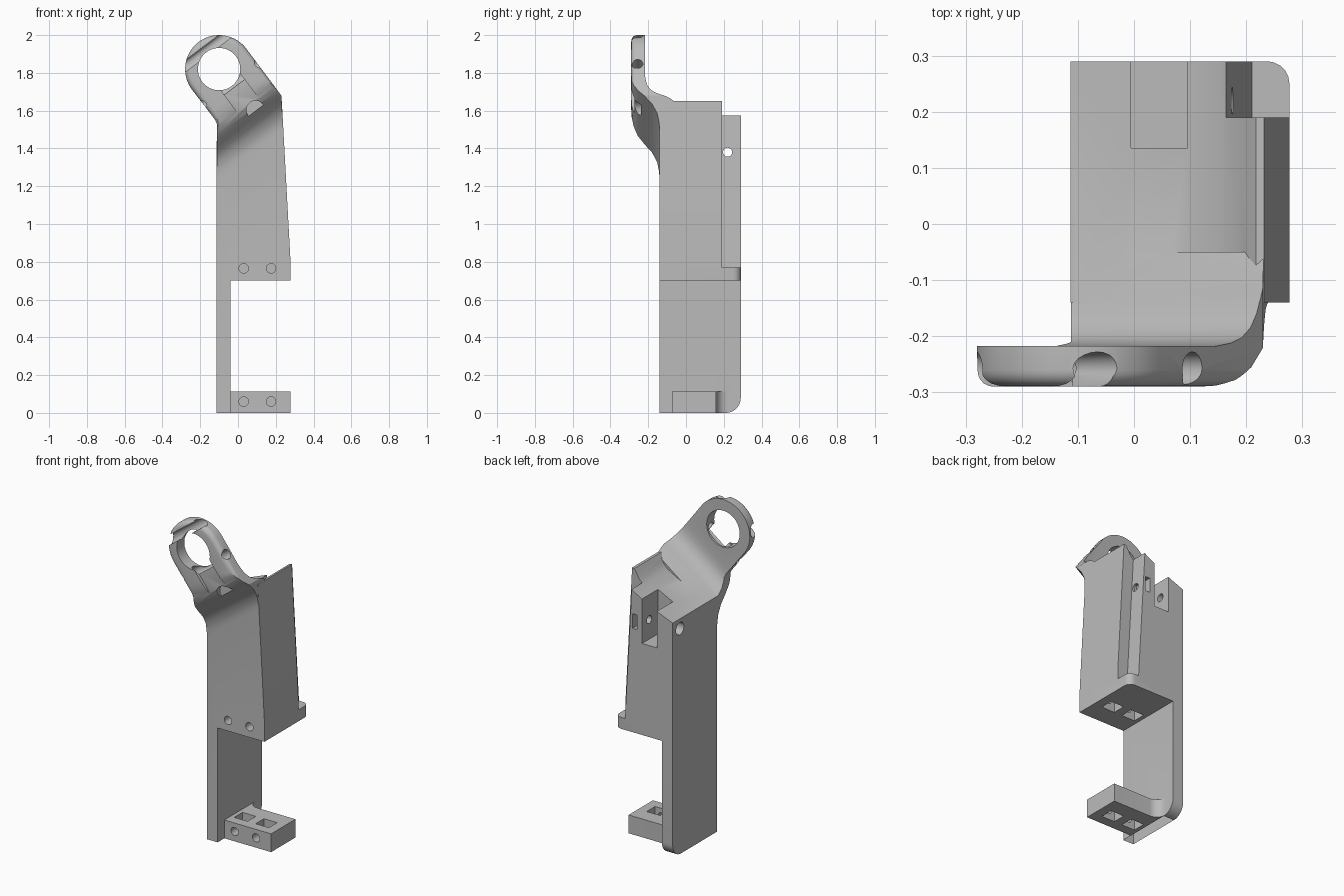
import bpy, bmesh, math
from mathutils import Matrix, Vector

cube = bpy.data.objects.get("Cube")
if cube:
    bpy.data.objects.remove(cube, do_unlink=True)

grey = bpy.data.materials.new("grey plastic")
grey.use_nodes = True
grey.diffuse_color = (0.5, 0.5, 0.5, 1)
grey.node_tree.nodes["Principled BSDF"].inputs["Base Color"].default_value = (0.5, 0.5, 0.5, 1)

# Tilted frame of the ring arm: local x across the arm, local z along it
ARM = Matrix(((0.8, 0, -0.6, -0.1), (0, 1, 0, 0), (0.6, 0, 0.8, 1.82), (0, 0, 0, 1)))
WORLD = Matrix.Identity(4)


def prism(name, pts, axis, lo, hi, frame=WORLD, round_if=None, radius=0.03):
    """Extrude a 2D outline along an axis, optionally rounding chosen edges."""
    place = {"x": lambda a, b, h: (h, a, b),
             "y": lambda a, b, h: (a, h, b),
             "z": lambda a, b, h: (a, b, h)}[axis]
    bm = bmesh.new()
    face = bm.faces.new([bm.verts.new(place(a, b, lo)) for a, b in pts])
    ext = bmesh.ops.extrude_face_region(bm, geom=[face])
    shift = Vector(place(0, 0, hi - lo))
    bmesh.ops.translate(bm, vec=shift, verts=[v for v in ext["geom"] if isinstance(v, bmesh.types.BMVert)])
    bmesh.ops.recalc_face_normals(bm, faces=bm.faces[:])
    if round_if:
        edges = [e for e in bm.edges if all(round_if(v.co) for v in e.verts)]
        bmesh.ops.bevel(bm, geom=edges, offset=radius, segments=5, profile=0.5,
                        affect="EDGES", clamp_overlap=False)
    bm.transform(frame)
    me = bpy.data.meshes.new(name)
    bm.to_mesh(me)
    bm.free()
    me.materials.append(grey)
    ob = bpy.data.objects.new(name, me)
    bpy.context.collection.objects.link(ob)
    return ob


def arc(cx, cy, r, a0, a1, n=12):
    return [(cx + r * math.cos(math.radians(a0 + (a1 - a0) * i / n)),
             cy + r * math.sin(math.radians(a0 + (a1 - a0) * i / n))) for i in range(n + 1)]


def circle(cx, cy, r, n=32):
    return arc(cx, cy, r, 0, 360, n)[:-1]


def rect(a0, a1, b0, b1):
    return [(a0, b0), (a1, b0), (a1, b1), (a0, b1)]


def combine(target, other, op):
    """Boolean the other object into the target, then delete it."""
    mod = target.modifiers.new("bool", "BOOLEAN")
    mod.operation, mod.solver, mod.object = op, "EXACT", other
    bpy.context.view_layer.update()
    dg = bpy.context.evaluated_depsgraph_get()
    me = bpy.data.meshes.new_from_object(target.evaluated_get(dg))
    target.modifiers.clear()
    target.data = me
    bpy.data.objects.remove(other, do_unlink=True)


# Main body and spine plate, with a dished sloping top
body = prism("bracket", [(-0.113, 0), (-0.04, 0), (-0.04, 0.70), (0.277, 0.70), (0.277, 0.82),
                         (0.232, 1.65), (0.217, 1.648), (0.205, 1.63), (0.185, 1.595), (0.155, 1.565),
                         (0.10, 1.535), (0.0, 1.485), (-0.113, 1.44)],
             "y", -0.14, 0.29, round_if=lambda c: c.x > 0.225 and c.y > 0.2, radius=0.04)

# Round the lower back corner of the spine
combine(body, prism("spine_round", [(-0.3, -0.1), (-0.3, 2), (0.4, 2), (0.4, 0.5), (0.29, 0.5)]
                    + arc(0.21, 0.08, 0.08, 0, -90) + [(0.1, 0), (-0.3, 0)],
                    "x", -0.5, 0.5), "INTERSECT")

# Foot with a fillet into the spine
foot = [(-0.06, -0.075), (0.277, -0.075), (0.277, 0.16), (0.02, 0.16)]
foot += arc(0.02, 0.22, 0.06, -90, -180, 8) + [(-0.06, 0.22)]
combine(body, prism("foot", foot, "z", 0, 0.112), "UNION")

# Ring arm: S-shaped side profile swept across, trimmed to the front outline
T0 = 1.516
side = [(-0.135, 0.95), (-0.139, 1.05), (-0.143, 1.09), (-0.153, 1.13), (-0.18, 1.17), (-0.22, 1.205),
        (-0.255, 1.24), (-0.278, 1.28), (-0.288, 1.32), (-0.29, 1.36), (-0.29, 1.75), (-0.217, 1.75),
        (-0.217, 1.34), (-0.212, 1.30), (-0.203, 1.27), (-0.185, 1.243), (-0.16, 1.225), (-0.13, 1.212),
        (-0.09, 1.197), (-0.05, 1.175), (-0.05, 0.95)]
arm = prism("ring_arm", [(y, t - T0) for y, t in side], "x", -0.6, 0.6, ARM)
outline = [(-0.112, 0.95), (0.269, 0.95), (0.2295, 1.68)]
outline += arc(-0.1, 1.82, 0.18, 36.87, 216.87, 36) + [(-0.122, 1.553), (-0.112, 1.53)]
combine(arm, prism("arm_outline", outline, "y", -0.29, 0.1,
                   round_if=lambda c: c.y < -0.28, radius=0.03), "INTERSECT")
combine(body, arm, "UNION")

cuts = []
# Bore of the ring
cuts.append(prism("bore", circle(-0.1, 1.82, 0.112, 48), "y", -0.5, 0))
# Shallow channel from the bore down to the oblong recess
cuts.append(prism("channel", rect(-0.06, 0.075, -0.33, 0), "y", -0.4, -0.272, ARM))
oblong = arc(0.025, -0.29, 0.05, 0, 180) + arc(0.025, -0.36, 0.05, 180, 360)
cuts.append(prism("oblong", oblong, "y", -0.4, -0.238, ARM))
# Two cross tunnels through the ring, the upper one open to the front
for t in (0.12, -0.10):
    cuts.append(prism("tunnel", circle(-0.257, t, 0.029, 20), "x", -0.4, 0.4, ARM))
cuts.append(prism("tunnel_slot", rect(-0.4, 0.4, 0.095, 0.145), "y", -0.4, -0.257, ARM))
# Stepped recess along the back right corner
cuts.append(prism("corner_recess", [(0.21, 0.77), (0.5, 0.77), (0.5, 1.8), (0.152, 1.8), (0.165, 1.56)],
                  "y", 0.19, 0.5))
# Top back pocket, nut slot and cross screw hole
cuts.append(prism("top_pocket", rect(-0.005, 0.095, 0.135, 0.5), "z", 1.26, 1.9))
cuts.append(prism("nut_slot", rect(0.128, 0.16, 1.335, 1.425), "y", 0.175, 0.5))
cuts.append(prism("cross_hole", circle(0.22, 1.38, 0.024, 24), "x", -0.5, 0.5))
cuts.append(prism("cross_hole_wide", circle(0.22, 1.38, 0.038, 24), "x", -0.5, -0.05))
# Nut pockets and front screw holes, in the foot and in the underside of the body
for x in (0.03, 0.175):
    for z, lo, hi in ((0.06, -0.1, 0.3), (0.765, 0.6, 0.83)):
        cuts.append(prism("nut_pocket", rect(x - 0.045, x + 0.045, -0.015, 0.065), "z", lo, hi))
        cuts.append(prism("screw_hole", circle(x, z, 0.025, 24), "y", -0.5, 0.03))
for c in cuts:
    combine(body, c, "DIFFERENCE")

bpy.ops.object.select_all(action="DESELECT")
body.select_set(True)
bpy.context.view_layer.objects.active = body
bpy.ops.object.shade_smooth_by_angle(angle=math.radians(32))
